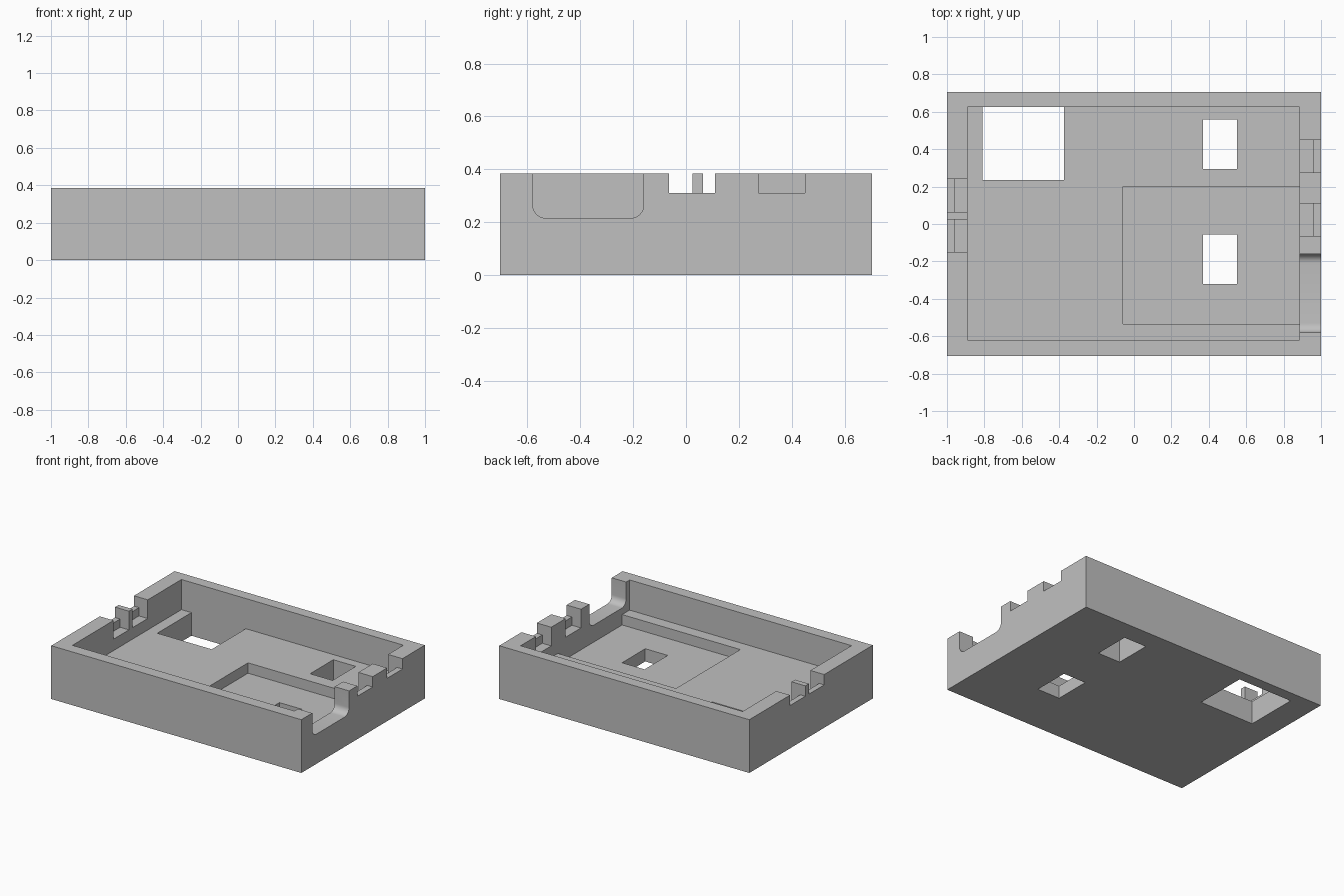
import bpy
import bmesh
import math

cube = bpy.data.objects.get("Cube")
if cube:
    bpy.data.objects.remove(cube, do_unlink=True)

# Plain grey material
grey = bpy.data.materials.new("plain_grey")
grey.use_nodes = True
grey.diffuse_color = (0.53, 0.53, 0.53, 1)
grey.node_tree.nodes["Principled BSDF"].inputs["Base Color"].default_value = (0.53, 0.53, 0.53, 1)

TOP, FLOOR, POCKET = 0.385, 0.167, 0.092
OVER = 0.6                      # cutters reach above the rim
IN_L, IN_R = -0.89, 0.885       # inner faces of the end walls
IN_F, IN_B = -0.62, 0.625       # inner faces of the long walls


def make_object(name, bm):
    bmesh.ops.recalc_face_normals(bm, faces=bm.faces)
    mesh = bpy.data.meshes.new(name)
    bm.to_mesh(mesh)
    bm.free()
    mesh.materials.append(grey)
    obj = bpy.data.objects.new(name, mesh)
    bpy.context.collection.objects.link(obj)
    return obj


def box(name, x, y, z):
    bm = bmesh.new()
    bmesh.ops.create_cube(bm, size=1)
    for v in bm.verts:
        v.co = [lo + (hi - lo) * (c + 0.5) for c, (lo, hi) in zip(v.co, (x, y, z))]
    return make_object(name, bm)


def rounded_slot(name, x, y, z, radius, steps=8):
    """Slot along x whose two lower corners are rounded."""
    arcs = []
    for cy, start in ((y[0] + radius, math.pi), (y[1] - radius, 1.5 * math.pi)):
        for i in range(steps + 1):
            a = start + i * math.pi / 2 / steps
            arcs.append((cy + radius * math.cos(a), z[0] + radius + radius * math.sin(a)))
    profile = arcs + [(y[1], z[1]), (y[0], z[1])]
    bm = bmesh.new()
    face = bm.faces.new([bm.verts.new((x[0], py, pz)) for py, pz in profile])
    new = bmesh.ops.extrude_face_region(bm, geom=[face])["geom"]
    bmesh.ops.translate(bm, vec=(x[1] - x[0], 0, 0),
                        verts=[g for g in new if isinstance(g, bmesh.types.BMVert)])
    return make_object(name, bm)


# Solid block, then everything is cut out of it
case = box("case_tray", (-1, 1), (-0.705, 0.705), (0, TOP))
cutters = [
    box("cavity_cut", (IN_L, IN_R), (IN_F, IN_B), (FLOOR, OVER)),
    box("pocket_cut", (-0.06, IN_R), (-0.535, 0.20), (POCKET, 0.3)),
]

# Openings through the floor
for x, y in (((-0.81, -0.375), (0.235, IN_B)),
             ((0.37, 0.55), (0.295, 0.56)),
             ((0.37, 0.55), (-0.32, -0.055))):
    cutters.append(box("floor_opening_cut", x, y, (-0.1, 0.3)))

# Stepped notches in the end walls: shallow outside, deeper inside
NOTCH, STEP = 0.31, 0.25
for side, inner, lip, starts in ((1, IN_R, 0.957, (-0.065, 0.275)),
                                 (-1, IN_L, -0.96, (-0.15, 0.065))):
    for y0 in starts:
        y = (y0, y0 + 0.175)
        middle = inner - side * 0.1
        cutters.append(box("notch_cut", sorted((middle, side * 1.1)), y, (NOTCH, OVER)))
        cutters.append(box("notch_step_cut", sorted((middle, lip)), y, (STEP, OVER)))

# Large rounded slot in the left end wall
cutters.append(rounded_slot("slot_cut", (0.8, 1.1), (-0.58, -0.16), (0.215, OVER), 0.05))

# Apply the cuts one by one
bpy.context.view_layer.objects.active = case
for cutter in cutters:
    cutter.hide_render = True
    mod = case.modifiers.new("cut", "BOOLEAN")
    mod.operation = "DIFFERENCE"
    mod.solver = "EXACT"
    mod.object = cutter
    bpy.ops.object.modifier_apply(modifier=mod.name)
    bpy.data.objects.remove(cutter, do_unlink=True)

# Smooth only the slot corners
bpy.ops.object.select_all(action="DESELECT")
case.select_set(True)
bpy.ops.object.shade_smooth_by_angle(angle=math.radians(30))
